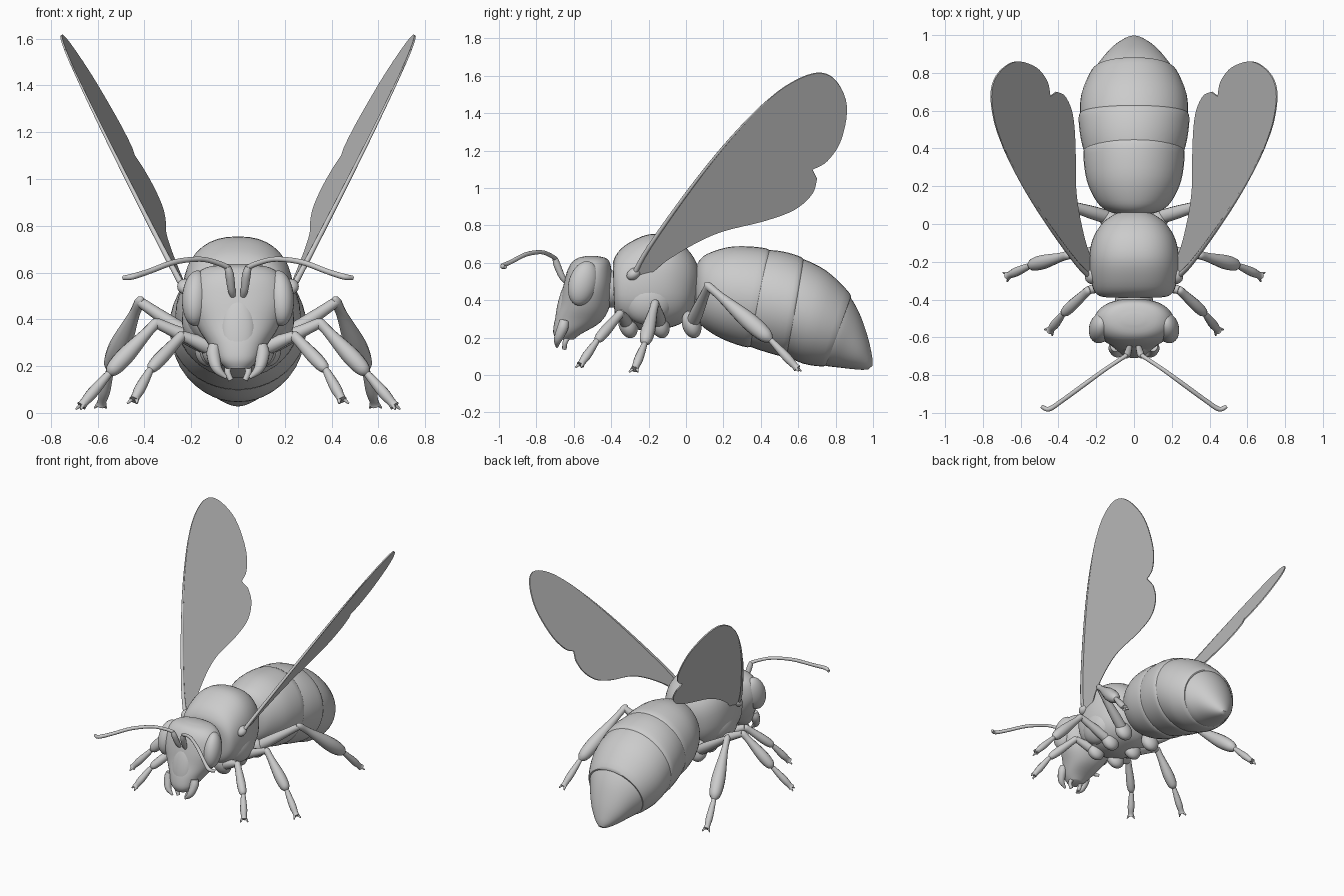
import bpy, bmesh, math
from mathutils import Vector, Matrix

if "Cube" in bpy.data.objects:
    bpy.data.objects.remove(bpy.data.objects["Cube"])

clay = bpy.data.materials.new("grey clay")
clay.use_nodes = True
COLOUR = (0.6, 0.6, 0.6, 1)
clay.diffuse_color = COLOUR
clay.node_tree.nodes["Principled BSDF"].inputs["Base Color"].default_value = COLOUR


def finish(name, bm, mirror=False, angle=40):
    """Turn a bmesh into a smooth shaded object, mirrored across x if asked."""
    bmesh.ops.recalc_face_normals(bm, faces=bm.faces)
    mesh = bpy.data.meshes.new(name)
    bm.to_mesh(mesh)
    bm.free()
    mesh.materials.append(clay)
    obj = bpy.data.objects.new(name, mesh)
    bpy.context.collection.objects.link(obj)
    bpy.ops.object.select_all(action="DESELECT")
    obj.select_set(True)
    bpy.context.view_layer.objects.active = obj
    bpy.ops.object.shade_smooth_by_angle(angle=math.radians(angle))
    if mirror:
        mod = obj.modifiers.new("Mirror", "MIRROR")
        mod.use_mirror_merge = False
    return obj


def spline(keys, steps):
    """Catmull-Rom interpolation through tuples of numbers."""
    out = []
    keys = [Vector(k) for k in keys]
    for i in range(len(keys) - 1):
        p0, p1, p2 = keys[max(i - 1, 0)], keys[i], keys[i + 1]
        p3 = keys[min(i + 2, len(keys) - 1)]
        for s in range(steps):
            t = s / steps
            out.append(p1 + (p2 - p0) * (t / 2)
                       + (p0 * 2 - p1 * 5 + p2 * 4 - p3) * (t * t / 2)
                       + (p1 * 3 - p0 - p2 * 3 + p3) * (t ** 3 / 2))
    return out + [keys[-1]]


def skin(bm, rings):
    """Bridge rings of points and cap both ends."""
    rows = [[bm.verts.new(p) for p in ring] for ring in rings]
    n = len(rows[0])
    for a, b in zip(rows, rows[1:]):
        for i in range(n):
            j = (i + 1) % n
            bm.faces.new((a[i], a[j], b[j], b[i]))
    bm.faces.new(rows[0])
    bm.faces.new(rows[-1])


def body(name, keys, steps=4, power=2.0, n=40):
    """Loft of ovals, each keyed by (y, z) of two opposite points and a half width."""
    rings = []
    for ya, za, yb, zb, w in spline(keys, steps):
        mid = Vector((0, (ya + yb) / 2, (za + zb) / 2))
        half = Vector((0, (ya - yb) / 2, (za - zb) / 2))
        ring = []
        for i in range(n):
            a = 2 * math.pi * i / n
            c, s = math.cos(a), math.sin(a)
            c = math.copysign(abs(c) ** (2 / power), c)
            s = math.copysign(abs(s) ** (2 / power), s)
            ring.append(mid + half * s + Vector((w * c, 0, 0)))
        rings.append(ring)
    bm = bmesh.new()
    skin(bm, rings)
    return finish(name, bm)


def limb(name, keys, steps=5, n=12):
    """Mirrored tapering tube through (x, y, z, radius) keys."""
    pts = spline(keys, steps)
    bm = bmesh.new()
    rings = []
    for i, p in enumerate(pts):
        d = (pts[min(i + 1, len(pts) - 1)] - pts[max(i - 1, 0)]).xyz.normalized()
        side = d.cross(Vector((0.3, 1, 0.2))).normalized()
        up = d.cross(side)
        rings.append([p.xyz + (side * math.cos(2 * math.pi * k / n)
                      + up * math.sin(2 * math.pi * k / n)) * p.w for k in range(n)])
    skin(bm, rings)
    return finish(name, bm, mirror=True, angle=60)


def ball(name, centre, size, tilt=0, yaw=0, mirror=True):
    bm = bmesh.new()
    matrix = (Matrix.Translation(centre) @ Matrix.Rotation(yaw, 4, "Z")
              @ Matrix.Rotation(tilt, 4, "X") @ Matrix.Diagonal((*size, 1)))
    bmesh.ops.create_uvsphere(bm, u_segments=28, v_segments=18, radius=1, matrix=matrix)
    return finish(name, bm, mirror)


# Abdomen: overlapping plates, each starting just inside the rim of the last
body("abdomen_front", [
    (.04, .53, .05, .38, .04), (.07, .61, .06, .30, .13), (.13, .655, .1, .25, .195),
    (.26, .688, .2, .19, .25), (.43, .677, .33, .148, .268), (.45, .64, .36, .18, .24)])
body("abdomen_second", [
    (.38, .65, .29, .19, .24), (.42, .668, .33, .158, .262), (.52, .66, .42, .125, .285),
    (.62, .628, .53, .098, .292), (.63, .59, .55, .13, .26)])
body("abdomen_third", [
    (.56, .61, .5, .13, .26), (.61, .625, .53, .105, .285), (.75, .558, .63, .06, .278),
    (.875, .437, .74, .047, .226), (.87, .4, .75, .08, .2)])
body("abdomen_tip", [
    (.82, .46, .7, .08, .2), (.868, .43, .735, .052, .216), (.925, .335, .82, .04, .168),
    (.97, .21, .89, .032, .115), (.995, .1, .94, .028, .06), (.997, .05, .975, .03, .022)])

# Thorax with collar, neck and waist
body("thorax", [
    (-.39, .56, -.385, .38, .1), (-.385, .62, -.375, .31, .185),
    (-.33, .69, -.32, .26, .222), (-.2, .752, -.2, .235, .238),
    (-.08, .735, -.1, .25, .222), (.01, .67, -.02, .28, .175),
    (.06, .59, .03, .34, .11), (.07, .52, .06, .42, .05)], power=2.35)
ball("thorax_side_plate", (.15, -.2, .4), (.09, .14, .13), tilt=.4)
ball("neck", (0, -.4, .46), (.1, .07, .1), mirror=False)
ball("waist", (0, .06, .46), (.09, .06, .1), mirror=False)

# Head, eyes, face plate and mouthparts
body("head", [
    (-.53, .637, -.48, .637, .05), (-.59, .62, -.42, .62, .14),
    (-.63, .57, -.4, .57, .195), (-.655, .48, -.395, .47, .212),
    (-.675, .38, -.41, .36, .175), (-.7, .3, -.46, .28, .125),
    (-.71, .23, -.56, .22, .085), (-.695, .19, -.6, .19, .05)], power=2.2)
ball("eye", (.178, -.55, .49), (.06, .078, .122), tilt=-.3, yaw=.25)
ball("face_plate", (0, -.655, .36), (.075, .035, .15), tilt=-.2, mirror=False)
limb("mandible", [(.1, -.65, .29, .025), (.105, -.66, .25, .03),
                  (.09, -.685, .19, .022), (.05, -.69, .15, .006)])
limb("mouth_feeler", [(.03, -.62, .22, .018), (.045, -.645, .18, .014),
                      (.03, -.65, .14, .012)])

# Antennae: thick stalk, then a long thin whip
limb("antenna_stalk", [(.022, -.645, .5, .012), (.028, -.665, .53, .017),
                       (.036, -.69, .59, .019), (.045, -.7, .625, .014)])
limb("antenna_whip", [(.04, -.695, .62, .012), (.085, -.725, .64, .011),
                      (.16, -.775, .657, .011), (.27, -.855, .645, .012),
                      (.38, -.935, .605, .012), (.45, -.98, .583, .013),
                      (.49, -.965, .577, .01)])

# Legs: hip, thigh, shin and foot through the same four joints
LEGS = {
    "front": [(.09, -.31, .27), (.24, -.35, .33), (.375, -.475, .185), (.445, -.565, .055)],
    "middle": [(.1, -.14, .27), (.35, -.165, .385), (.55, -.22, .17), (.67, -.275, .03)],
    "hind": [(.12, .03, .27), (.42, .12, .475), (.545, .45, .19), (.585, .595, .035)],
}
for leg, joints in LEGS.items():
    hip, knee, ankle, toe = [Vector(j) for j in joints]
    fat = {"front": .03, "middle": .038, "hind": .047}[leg]

    def along(a, b, *stops):
        return [(*a.lerp(b, t), r) for t, r in stops]

    ball(leg + "_hip", hip, (.065, .05, .075), tilt=.3)
    limb(leg + "_thigh", along(hip, knee, (0, .035), (.3, .036), (.75, .026), (1, .022)))
    limb(leg + "_shin", along(knee, ankle, (-.06, .008), (0, .022), (.2, .024),
                              (.65, fat), (.92, fat * .85), (1.02, .012)))
    limb(leg + "_foot", along(ankle, toe, (-.04, .012), (.1, .017), (.6, .024),
                              (.9, .019), (1, .022)))
    out = (toe - ankle).normalized()
    across = out.cross(Vector((0, 0, 1))).normalized()
    for tag, s in (("inner", -1), ("outer", 1)):
        start = toe + across * s * .01 - out * .01
        limb(f"{leg}_{tag}_claw",
             along(start, start + out * .03 + across * s * .016, (0, .011), (1, .004)), 2, 8)


# Wings: one thin sloping blade with a notch where fore and hind wing meet
def wing_point(y, z):
    return Vector((-.132 + .61 * z - .139 * y, y, z))


LEADING = [(-.28, .535), (-.2, .68), (0, .965), (.2, 1.22), (.4, 1.435), (.55, 1.555)]
TIP = [(.7, 1.615), (.8, 1.575), (.86, 1.44), (.83, 1.26), (.755, 1.145), (.675, 1.1)]
TRAILING = [(.7, 1.05), (.675, .97), (.58, .885), (.42, .825), (.2, .77), (.05, .705),
            (-.1, .615), (-.19, .545), (-.27, .515)]
outline = spline(LEADING + TIP, 5) + spline(TRAILING, 5)
normal = Vector((1, .139, -.61)).normalized() * .004
bm = bmesh.new()
skin(bm, [[wing_point(*p) + normal * s for p in outline] for s in (-1, 1)])
finish("wing", bm, mirror=True, angle=30)
limb("wing_edge_vein", [(*wing_point(y, z), .014 - .012 * i / 5)
                        for i, (y, z) in enumerate(LEADING)], n=8)
ball("wing_root", (.225, -.28, .54), (.035, .04, .03), tilt=.6)
